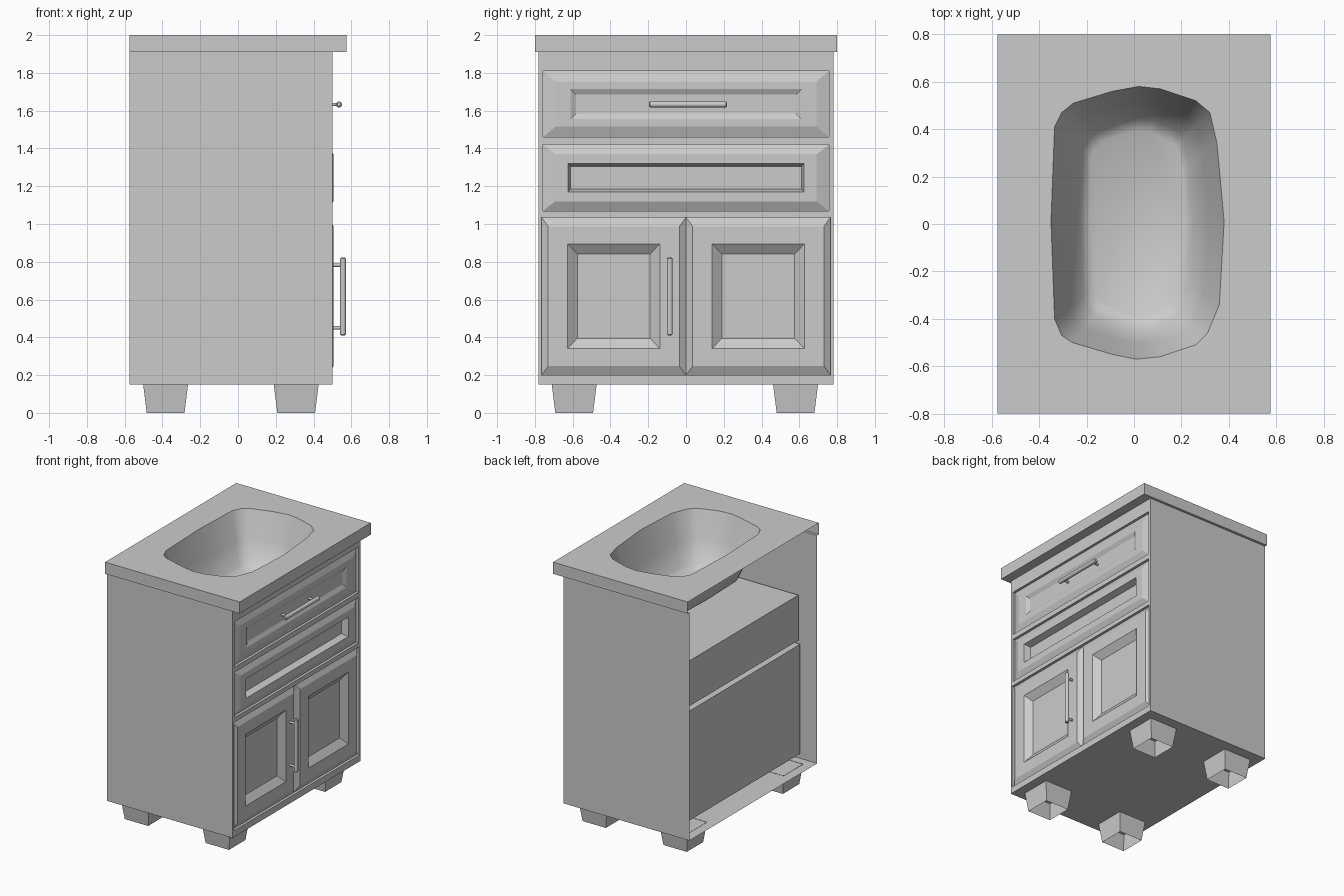
import bpy, bmesh, math
from mathutils import Vector

if "Cube" in bpy.data.objects:
    bpy.data.objects.remove(bpy.data.objects["Cube"])


def finish(bm, name, smooth=None):
    bmesh.ops.remove_doubles(bm, verts=bm.verts, dist=1e-5)
    bmesh.ops.recalc_face_normals(bm, faces=bm.faces)
    me = bpy.data.meshes.new(name)
    bm.to_mesh(me)
    bm.free()
    ob = bpy.data.objects.new(name, me)
    bpy.context.collection.objects.link(ob)
    if smooth:
        bpy.ops.object.select_all(action='DESELECT')
        ob.select_set(True)
        bpy.context.view_layer.objects.active = ob
        bpy.ops.object.shade_smooth_by_angle(angle=math.radians(smooth))
    return ob


def loft(bm, rings, cap_start=False, cap_end=False):
    """Join equal-length closed rings of points with quads."""
    vs = [[bm.verts.new(p) for p in r] for r in rings]
    n = len(vs[0])
    for a, b in zip(vs, vs[1:]):
        for i in range(n):
            j = (i + 1) % n
            bm.faces.new((a[i], a[j], b[j], b[i]))
    if cap_start:
        bm.faces.new(vs[0])
    if cap_end:
        bm.faces.new(vs[-1])
    return vs


def yz_rect(x, y0, y1, z0, z1):
    return [(x, y0, z0), (x, y1, z0), (x, y1, z1), (x, y0, z1)]


def xy_rect(z, x0, x1, y0, y1):
    return [(x0, y0, z), (x1, y0, z), (x1, y1, z), (x0, y1, z)]


def add_box(bm, x0, x1, y0, y1, z0, z1):
    loft(bm, [yz_rect(x0, y0, y1, z0, z1), yz_rect(x1, y0, y1, z0, z1)], True, True)


def panel(name, y0, y1, z0, z1, back, steps):
    """Door or drawer front: steps are (y inset, z inset, x)."""
    bm = bmesh.new()
    rings = [yz_rect(back, y0, y1, z0, z1)]
    rings += [yz_rect(x, y0 + a, y1 - a, z0 + b, z1 - b) for a, b, x in steps]
    loft(bm, rings, True, True)
    return finish(bm, name)


def rod(bm, p, q, r, n=12, round_end=0.0):
    p, q = Vector(p), Vector(q)
    d = (q - p).normalized()
    u = d.orthogonal().normalized()
    w = d.cross(u)

    def ring(c, s):
        return [c + s * (math.cos(t) * u + math.sin(t) * w)
                for t in (2 * math.pi * i / n for i in range(n))]
    rings = [ring(p + d * round_end, r), ring(q - d * round_end, r)]
    if round_end:
        rings = [ring(p, r * .6)] + rings + [ring(q, r * .6)]
    loft(bm, rings, True, True)


# Cabinet shell: two sides and floor, open at back and top
bm = bmesh.new()
prof = [(-.78, 1.91), (-.78, .15), (.78, .15), (.78, 1.91)]
a = [bm.verts.new((-.575, y, z)) for y, z in prof]
b = [bm.verts.new((.5, y, z)) for y, z in prof]
for i in range(3):
    bm.faces.new((a[i], a[i + 1], b[i + 1], b[i]))
finish(bm, "cabinet_shell")

# Front frame: rails and stiles
bm = bmesh.new()
for z0, z1 in [(.15, .2), (1.035, 1.07), (1.42, 1.46), (1.81, 1.91)]:
    add_box(bm, .475, .5, -.78, .78, z0, z1)
for s in (-1, 1):
    y0, y1 = sorted((s * .765, s * .78))
    add_box(bm, .475, .5, y0, y1, .2, 1.035)
    y0, y1 = sorted((s * .757, s * .78))
    add_box(bm, .475, .5, y0, y1, 1.07, 1.81)
finish(bm, "front_frame")

# Drawers and doors with raised frames and recessed panels
panel("upper_drawer", -.757, .757, 1.46, 1.81, .43,
      [(0, 0, .48), (.065, .055, .5), (.145, .095, .5), (.175, .125, .485)])
panel("lower_drawer", -.757, .757, 1.07, 1.42, -.43,
      [(0, 0, .48), (.065, .05, .505), (.132, .1, .505), (.145, .115, .455)])
for name, y0, y1 in [("left_door", -.765, 0), ("right_door", 0, .765)]:
    panel(name, y0, y1, .2, 1.035, .44,
          [(0, 0, .48), (.035, .047, .505), (.138, .14, .505), (.19, .195, .465)])

# Cupboard box behind the doors
bm = bmesh.new()
add_box(bm, -.44, .44, -.765, .765, .195, 1.04)
finish(bm, "cupboard_box")

# Bar handles
bm = bmesh.new()
rod(bm, (.535, -.197, 1.633), (.535, .217, 1.633), .016, round_end=.006)
for y in (-.155, .175):
    rod(bm, (.48, y, 1.633), (.535, y, 1.633), .009)
finish(bm, "drawer_handle", 40)
bm = bmesh.new()
rod(bm, (.556, -.086, .41), (.556, -.086, .823), .016, round_end=.006)
for z in (.45, .782):
    rod(bm, (.5, -.086, z), (.556, -.086, z), .009)
finish(bm, "door_handle", 40)

# Tapered hollow feet
for fx, xc in (("back", -.383), ("front", .308)):
    for fy, yc in (("left", -.592), ("right", .58)):
        bm = bmesh.new()
        loft(bm, [xy_rect(z, xc - h, xc + h, yc - h, yc + h)
                  for z, h in ((0, .1), (.152, .119))])
        finish(bm, f"{fx}_{fy}_foot")

# Countertop: sheet with basin hole, skirt on three sides, moulded basin
rim = [(.02, .58), (.11, .57), (.26, .52), (.32, .47), (.35, .34), (.38, .01),
       (.36, -.34), (.31, -.46), (.26, -.51), (.11, -.56), (.01, -.57),
       (-.09, -.55), (-.26, -.5), (-.305, -.47), (-.335, -.4), (-.35, .01),
       (-.335, .41), (-.305, .47), (-.255, .51), (-.09, .56)]
bm = bmesh.new()
outer = [bm.verts.new(p) for p in xy_rect(2, -.575, .575, -.8, .8)]
inner = [bm.verts.new((x, y, 2)) for x, y in rim]
edges = [bm.edges.new((l[i], l[(i + 1) % len(l)]))
         for l in (outer, inner) for i in range(len(l))]
bmesh.ops.triangle_fill(bm, use_beauty=True, use_dissolve=False, edges=edges)
low = [bm.verts.new(p) for p in xy_rect(1.91, -.575, .575, -.8, .8)]
lip = [bm.verts.new(p) for p in xy_rect(1.91, -.575, .5, -.78, .78)]
for i in range(3):
    bm.faces.new((outer[i], outer[i + 1], low[i + 1], low[i]))
    bm.faces.new((low[i], low[i + 1], lip[i + 1], lip[i]))
loft(bm, [[(.015 + (x - .015) * sx, y * sy, z) for x, y in rim]
          for sx, sy, z in ((1, 1, 2), (.82, .88, 1.8), (.65, .77, 1.64), (.55, .68, 1.61))],
     cap_end=True)
finish(bm, "countertop_with_basin", 40)
